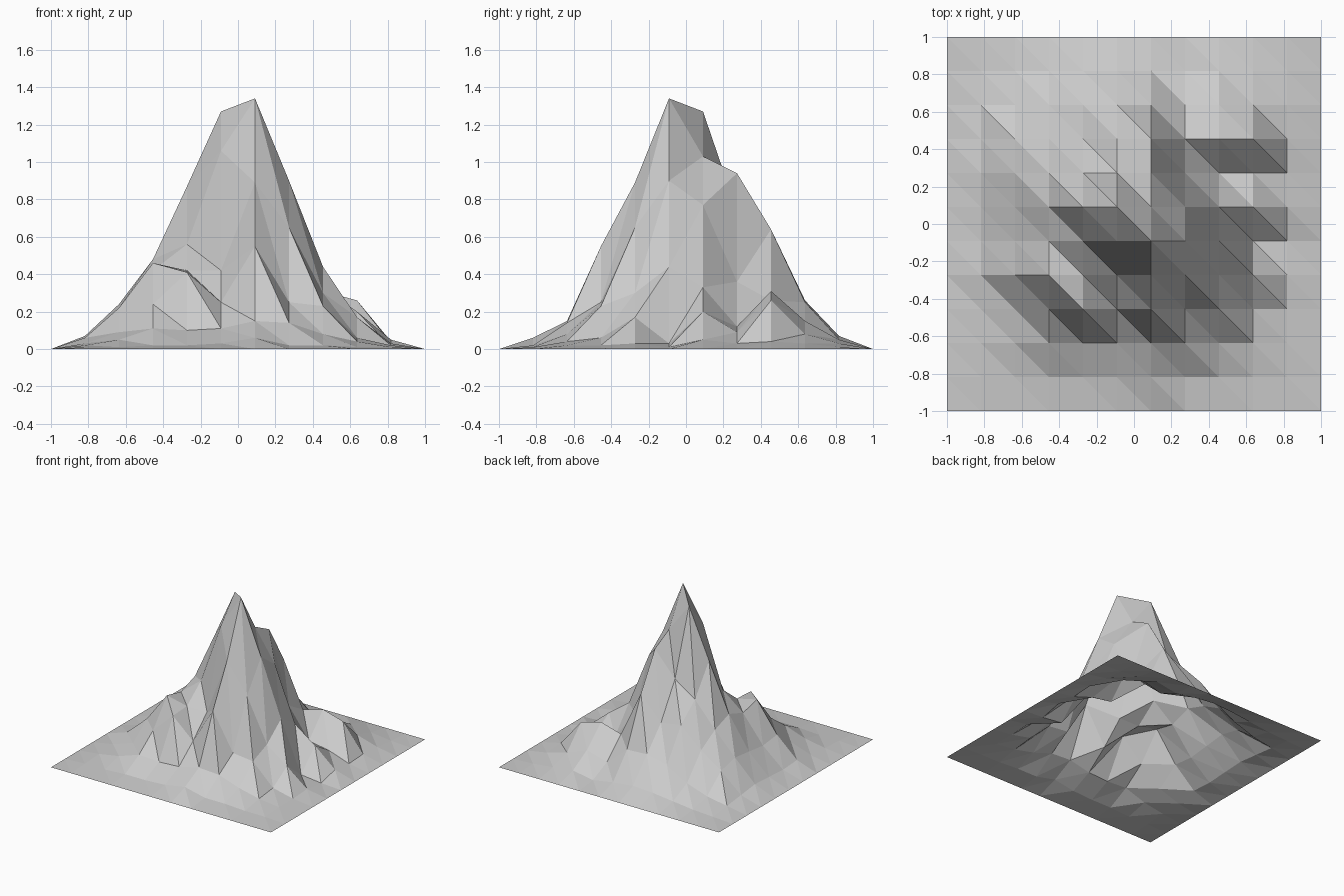
import bpy, bmesh

if "Cube" in bpy.data.objects:
    bpy.data.objects.remove(bpy.data.objects["Cube"])

# Height map in hundredths: rows run front to back, columns left to right.
# The outer border of the terrain sheet stays at ground level.
ROWS = """
1 1 2 2 3 6 2 2 1 1
2 5 11 10 11 15 14 8 4 2
3 9 24 41 25 55 25 23 6 2
6 22 46 42 42 89 65 30 17 3
5 20 42 56 106 134 90 44 3 1
6 22 48 87 127 103 77 33 20 5
7 24 42 62 74 94 36 12 9 3
5 20 32 48 45 64 26 31 26 4
3 6 12 22 26 25 10 15 8 3
1 2 4 6 7 5 2 5 3 1
"""
heights = [[int(v) / 100 for v in row.split()] for row in ROWS.split("\n") if row]
N = 12


def height(i, j):
    inside = 0 < i < N - 1 and 0 < j < N - 1
    return heights[j - 1][i - 1] if inside else 0.0


# Mountain: open low-poly sheet, every cell split along the same diagonal
bm = bmesh.new()
step = 2 / (N - 1)
grid = [[bm.verts.new((-1 + i * step, -1 + j * step, height(i, j)))
         for i in range(N)] for j in range(N)]
for j in range(N - 1):
    for i in range(N - 1):
        a, b = grid[j][i], grid[j][i + 1]
        c, d = grid[j + 1][i], grid[j + 1][i + 1]
        bm.faces.new((a, b, c))
        bm.faces.new((b, d, c))

mesh = bpy.data.meshes.new("mountain")
bm.to_mesh(mesh)
bm.free()
bpy.context.collection.objects.link(bpy.data.objects.new("mountain", mesh))
